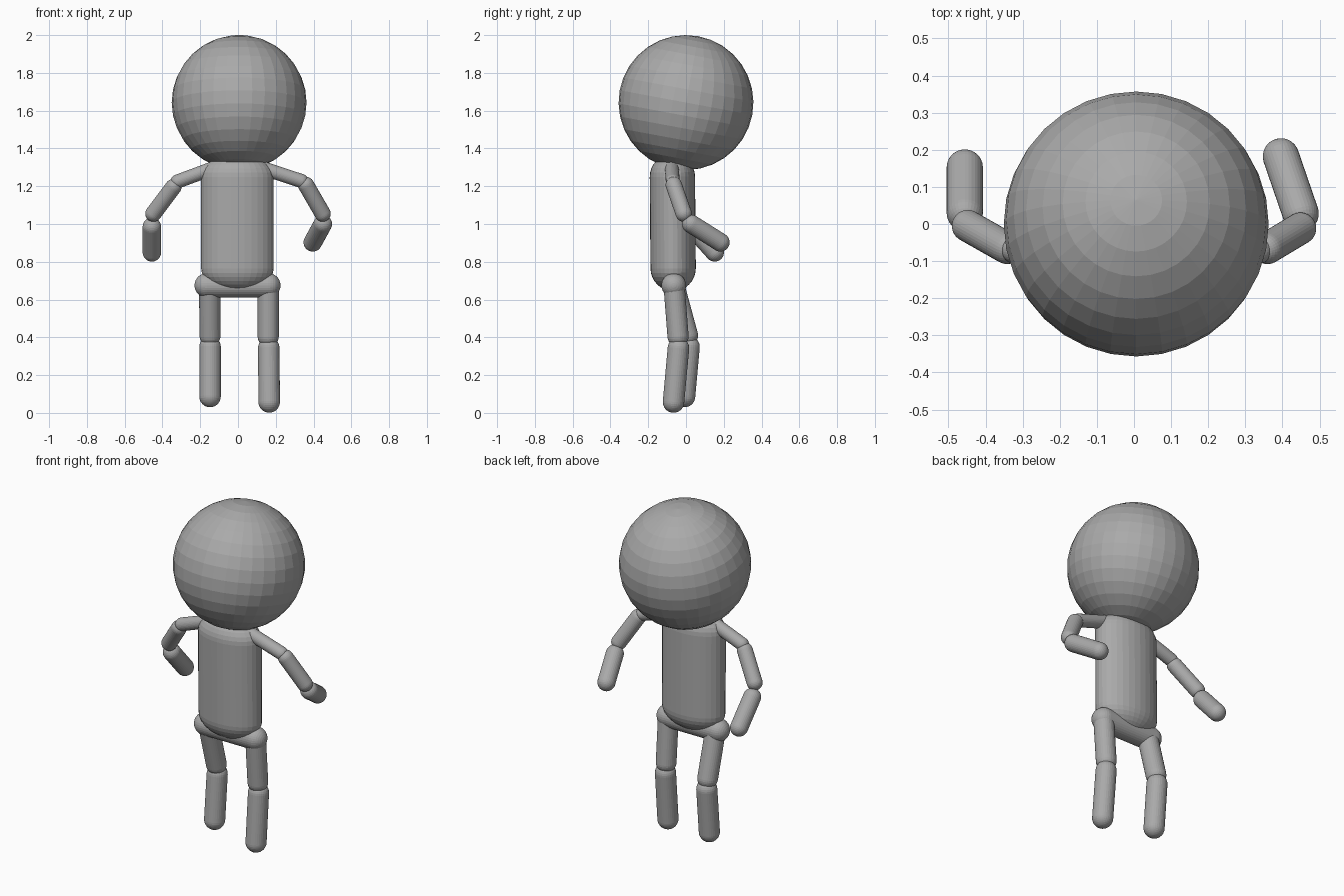
import bpy
import bmesh
from math import radians
from mathutils import Vector, Matrix

if "Cube" in bpy.data.objects:
    bpy.data.objects.remove(bpy.data.objects["Cube"])

grey = bpy.data.materials.new("plain grey")
grey.use_nodes = True
colour = (0.4, 0.4, 0.4, 1)
grey.diffuse_color = colour
grey.node_tree.nodes["Principled BSDF"].inputs["Base Color"].default_value = colour


def finish(name, bm):
    mesh = bpy.data.meshes.new(name)
    bm.to_mesh(mesh)
    bm.free()
    mesh.materials.append(grey)
    obj = bpy.data.objects.new(name, mesh)
    bpy.context.collection.objects.link(obj)
    return obj


def capsule(name, start, end, radius, stretch=(1, 1)):
    """Faceted sphere split at its equator and pulled out between two cap centres."""
    start, end = Vector(start), Vector(end)
    axis = end - start
    bm = bmesh.new()
    bmesh.ops.create_uvsphere(bm, u_segments=32, v_segments=16, radius=radius)
    equator = [e for e in bm.edges if all(abs(v.co.z) < 1e-5 for v in e.verts)]
    bmesh.ops.split_edges(bm, edges=equator)
    for face in bm.faces:
        if face.calc_center_median().z > 0:
            for v in face.verts:
                v.tag = True
    lower = [e for e in bm.edges if e.is_boundary and not e.verts[0].tag]
    upper = [e for e in bm.edges if e.is_boundary and e.verts[0].tag]
    for v in bm.verts:
        if v.tag:
            v.co.z += axis.length
    bmesh.ops.bridge_loops(bm, edges=lower + upper)
    bmesh.ops.recalc_face_normals(bm, faces=bm.faces)
    turn = axis.to_track_quat('Z', 'Y').to_matrix().to_4x4()
    if stretch != (1, 1):
        bm.transform(Matrix.Diagonal((*stretch, 1, 1)))
        turn = Vector((0, 0, 1)).rotation_difference(axis).to_matrix().to_4x4()
    bm.transform(Matrix.Translation(start) @ turn)
    return finish(name, bm)


# Head, tipped slightly back
bm = bmesh.new()
bmesh.ops.create_uvsphere(bm, u_segments=32, v_segments=16, radius=0.357)
bm.transform(Matrix.Translation((0.006, 0, 1.643)) @ Matrix.Rotation(radians(-10.5), 4, 'X'))
finish("head", bm)

# Trunk, wider than deep
capsule("torso", (-0.003, -0.068, 0.765), (-0.003, -0.072, 1.25), 0.12, (1.6, 1))
capsule("pelvis", (-0.165, -0.065, 0.675), (0.16, -0.065, 0.675), 0.065)

# Limbs: name, start, end, radius
limbs = [
    ("right_thigh", (-0.15, -0.06, 0.66), (-0.148, 0.008, 0.41), 0.056),
    ("right_shin", (-0.148, 0.016, 0.35), (-0.148, -0.008, 0.087), 0.057),
    ("left_thigh", (0.16, -0.062, 0.66), (0.16, -0.042, 0.405), 0.056),
    ("left_shin", (0.163, -0.04, 0.343), (0.165, -0.066, 0.058), 0.057),
    ("right_collar", (-0.14, -0.075, 1.292), (-0.32, -0.07, 1.225), 0.037),
    ("right_upper_arm", (-0.342, -0.065, 1.196), (-0.448, -0.005, 1.055), 0.043),
    ("right_forearm", (-0.456, 0.03, 0.985), (-0.456, 0.152, 0.85), 0.049),
    ("left_collar", (0.14, -0.075, 1.292), (0.335, -0.07, 1.228), 0.037),
    ("left_upper_arm", (0.36, -0.065, 1.207), (0.448, -0.012, 1.055), 0.043),
    ("left_forearm", (0.449, 0.028, 1.0), (0.396, 0.182, 0.903), 0.049),
]
for limb in limbs:
    capsule(*limb)
